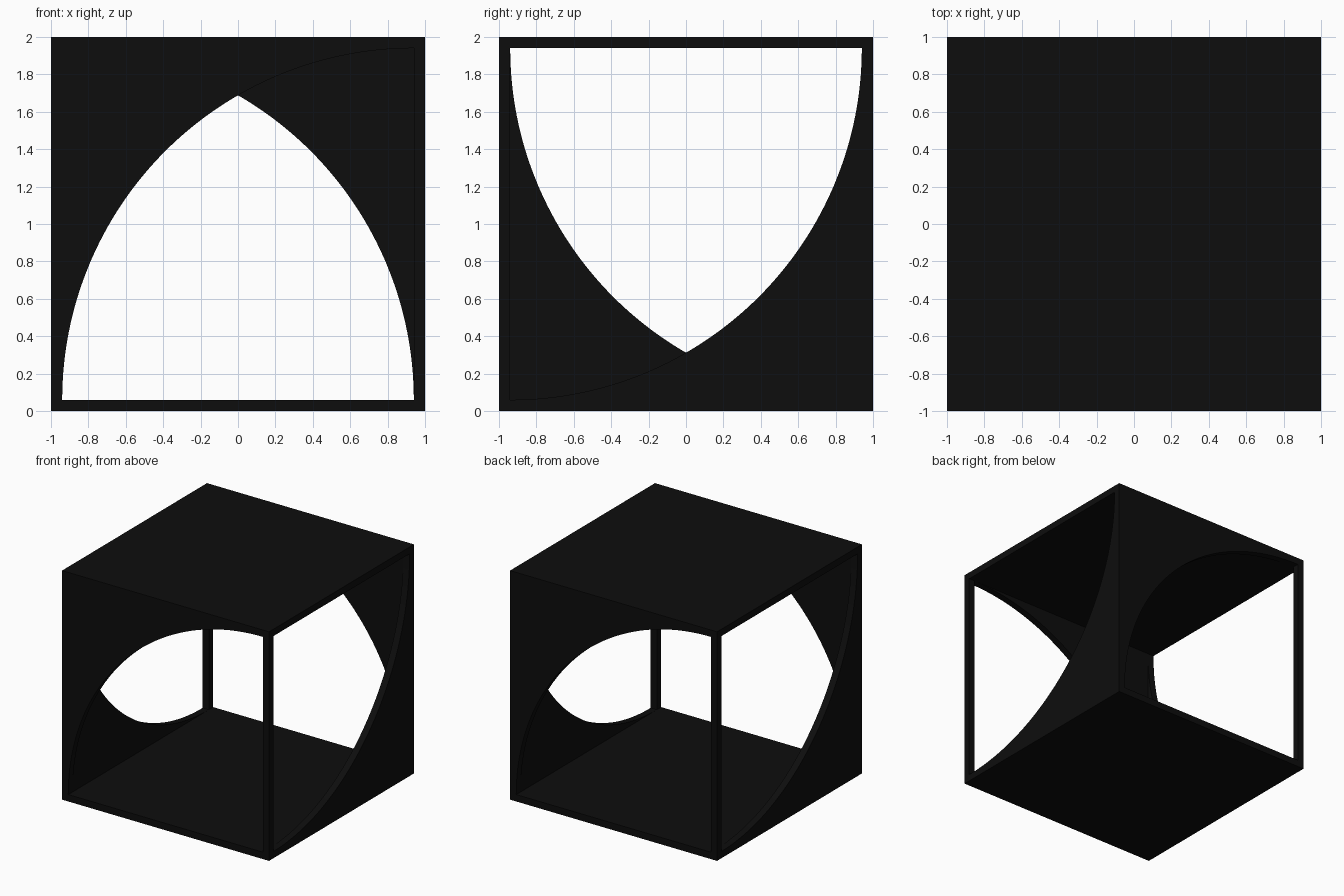
import bpy, bmesh, math

if "Cube" in bpy.data.objects:
    bpy.data.objects.remove(bpy.data.objects["Cube"])

H, T = 1.0, 0.06          # half size, board thickness
I = H - T                 # inner half size
R = 2 * I                 # radius of the quarter-round openings
SEGMENTS = 64

black = bpy.data.materials.new("black_lacquer")
black.diffuse_color = (0.004, 0.004, 0.004, 1)
black.use_nodes = True
black.node_tree.nodes["Principled BSDF"].inputs["Base Color"].default_value = black.diffuse_color


def finish(name, bm):
    bmesh.ops.recalc_face_normals(bm, faces=bm.faces)
    mesh = bpy.data.meshes.new(name)
    bm.to_mesh(mesh)
    bm.free()
    mesh.materials.append(black)
    obj = bpy.data.objects.new(name, mesh)
    bpy.context.collection.objects.link(obj)
    return obj


def box(name, lo, hi):
    bm = bmesh.new()
    bmesh.ops.create_cube(bm, size=1)
    for v in bm.verts:
        v.co = [(a + b) / 2 + c * (b - a) for a, b, c in zip(lo, hi, v.co)]
    return finish(name, bm)


def panel(name, place, flip):
    """Corner board with a quarter-round cut; place maps (u, outward) to (x, y)."""
    profile = [(-I, H + I)]
    for i in range(SEGMENTS + 1):
        a = math.pi / 2 * i / SEGMENTS
        profile.append((I - R * math.cos(a), T + R * math.sin(a)))
    if flip:
        profile = [(-u, 2 * H - z) for u, z in profile]
    bm = bmesh.new()
    rings = [[bm.verts.new((*place(u, d), z)) for u, z in profile] for d in (I, H)]
    for ring in rings:
        bm.faces.new(ring)
    n = len(profile)
    for i in range(n):
        j = (i + 1) % n
        bm.faces.new((rings[0][i], rings[0][j], rings[1][j], rings[1][i]))
    obj = finish(name, bm)
    bpy.ops.object.select_all(action='DESELECT')
    obj.select_set(True)
    bpy.context.view_layer.objects.active = obj
    bpy.ops.object.shade_smooth_by_angle(angle=math.radians(30))


# Top and bottom boards
box("bottom_board", (-H, -H, 0), (H, H, T))
box("top_board", (-H, -H, 2 * H - T), (H, H, 2 * H))

# Corner posts
for sx, xn in ((-1, "left"), (1, "right")):
    for sy, yn in ((-1, "front"), (1, "back")):
        x, y = sorted((sx * I, sx * H)), sorted((sy * I, sy * H))
        box(f"{yn}_{xn}_post", (x[0], y[0], T), (x[1], y[1], 2 * H - T))

# Curved side panels: front and back hang from the top, left and right rise from the floor
panel("front_panel", lambda u, d: (u, -d), False)
panel("right_panel", lambda u, d: (d, u), True)
panel("back_panel", lambda u, d: (-u, d), False)
panel("left_panel", lambda u, d: (-d, -u), True)
